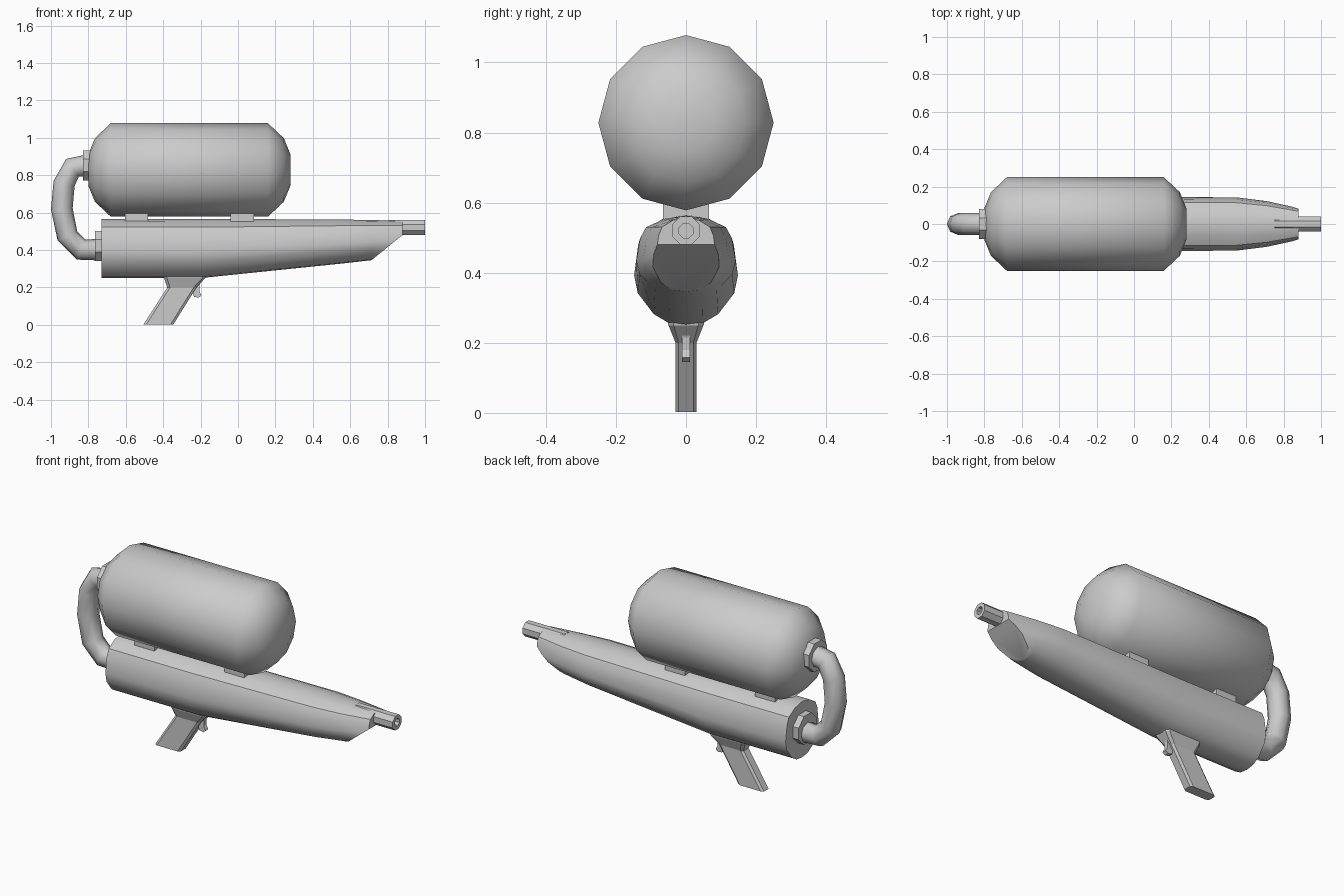
import bpy, bmesh, math
from mathutils import Vector

if "Cube" in bpy.data.objects:
    bpy.data.objects.remove(bpy.data.objects["Cube"])


def finish(name, bm, smooth=None):
    bmesh.ops.recalc_face_normals(bm, faces=bm.faces[:])
    me = bpy.data.meshes.new(name)
    bm.to_mesh(me)
    bm.free()
    ob = bpy.data.objects.new(name, me)
    bpy.context.collection.objects.link(ob)
    if smooth:
        bpy.ops.object.select_all(action='DESELECT')
        ob.select_set(True)
        bpy.context.view_layer.objects.active = ob
        bpy.ops.object.shade_smooth_by_angle(angle=math.radians(smooth))
    return ob


def loft(rings):
    """Skin a list of equal-length point rings and cap both ends."""
    bm = bmesh.new()
    vs = [[bm.verts.new(p) for p in r] for r in rings]
    n = len(rings[0])
    for a, b in zip(vs, vs[1:]):
        for i in range(n):
            j = (i + 1) % n
            bm.faces.new((a[i], a[j], b[j], b[i]))
    bm.faces.new(vs[0])
    bm.faces.new(vs[-1])
    return bm


def lathe(name, profile, z, sides, phase=0.0, smooth=None):
    """Revolve (x, radius) pairs about an axis along x at height z."""
    ang = [2 * math.pi * (i + phase) / sides for i in range(sides)]
    rings = [[(x, r * math.cos(a), z + r * math.sin(a)) for a in ang] for x, r in profile]
    return finish(name, loft(rings), smooth)


def box(name, lo, hi):
    rings = [[(x, lo[1], lo[2]), (x, hi[1], lo[2]), (x, hi[1], hi[2]), (x, lo[1], hi[2])]
             for x in (lo[0], hi[0])]
    return finish(name, loft(rings))


# Water tank
lathe("tank", [(-.80, .085), (-.765, .17), (-.68, .25), (.16, .25), (.245, .17), (.28, .085)],
      .828, 12, smooth=50)

# Body: one half section, mirrored and lofted along x
half = [(0, 1), (.44, .96), (.80, .86), (.92, .73), (1, .45), (.93, .29), (.62, .10), (.33, .02), (0, 0)]
section = half + [(-u, v) for u, v in half[-2:0:-1]]
stations = [(-.73, .148, .25, .567), (-.2, .148, .25, .566), (.55, .142, .327, .563),
            (.71, .122, .345, .56), (.88, .085, .37, .557)]
bm = loft([[(x, u * w, zb + v * (zt - zb)) for u, v in section] for x, w, zb, zt in stations])
# Slanted cut under the nose
bmesh.ops.bisect_plane(bm, geom=bm.verts[:] + bm.edges[:] + bm.faces[:],
                       plane_co=(.713, 0, .345), plane_no=Vector((.135, 0, -.167)).normalized(),
                       clear_outer=True)
bmesh.ops.holes_fill(bm, edges=[e for e in bm.edges if e.is_boundary], sides=0)
finish("body", bm, smooth=35)

# Nozzle with a bore
lathe("nozzle", [(.75, .043), (1.0, .043), (1.0, .022), (.9, .022)], .52, 8, .5)

# Hose collars
lathe("upper_collar", [(-.83, .087), (-.785, .087)], .852, 8, .5)
lathe("lower_collar", [(-.765, .087), (-.72, .087)], .422, 8, .5)

# Hose linking tank and body
path = [Vector((x, 0, z)) for x, z in
        [(-.79, .855), (-.885, .84), (-.93, .755), (-.942, .62), (-.912, .475), (-.84, .402), (-.74, .402)]]
rings = []
for i, p in enumerate(path):
    t = (path[min(i + 1, len(path) - 1)] - path[max(i - 1, 0)]).normalized()
    side, up = Vector((0, 1, 0)), t.cross(Vector((0, 1, 0)))
    rings.append([p + .058 * (math.cos(a) * side + math.sin(a) * up)
                  for a in [math.pi * k / 4 for k in range(8)]])
finish("hose", loft(rings), smooth=50)

# Tank mounts
for i, x in enumerate((-.605, -.04)):
    box(f"mount_{i + 1}", (x, -.065, .54), (x + .125, .065, .597))

# Grip: flared at the top, with chamfered front and back
levels = [(.003, -.505, -.345, .03), (.2, -.378, -.222, .03), (.25, -.395, -.175, .05), (.28, -.395, -.17, .058)]
finish("grip", loft([[(b, -w * .7, z), (b + .015, -w, z), (f - .015, -w, z), (f, -w * .7, z),
                      (f, w * .7, z), (f - .015, w, z), (b + .015, w, z), (b, w * .7, z)]
                     for z, b, f, w in levels]))

# Trigger: curved plate
outline = [(-.185, .26), (-.205, .215), (-.207, .18), (-.195, .158), (-.21, .145),
           (-.235, .15), (-.245, .18), (-.235, .26)]
finish("trigger", loft([[(x, y, z) for x, z in outline] for y in (-.012, .012)]))
